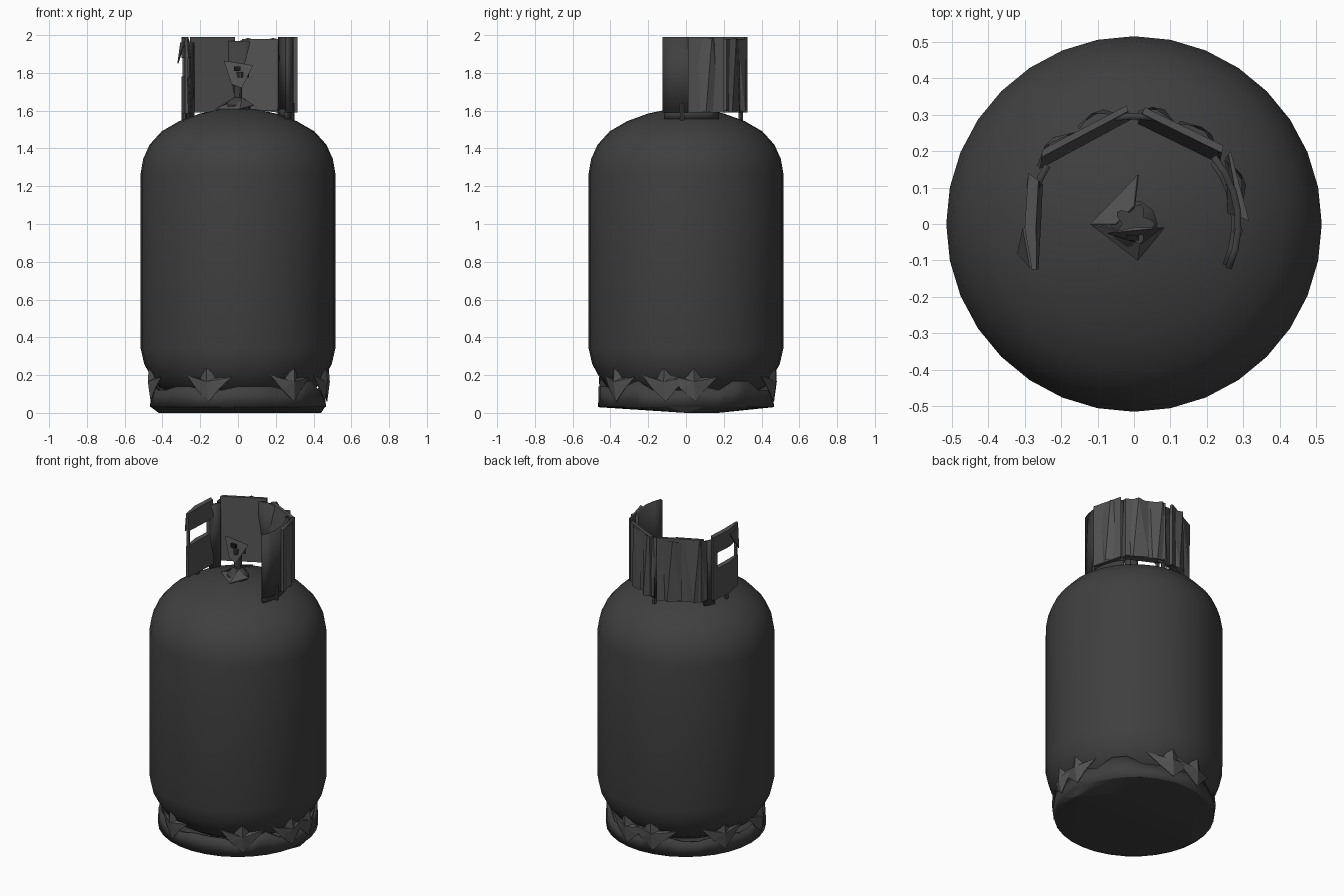
import bpy, bmesh, math, random
from math import sin, cos, radians, pi
from mathutils import Vector

random.seed(4)
cube = bpy.data.objects.get("Cube")
if cube:
    bpy.data.objects.remove(cube, do_unlink=True)


def material(name, value):
    m = bpy.data.materials.new(name)
    m.use_nodes = True
    colour = (value, value, value, 1)
    m.diffuse_color = colour
    bsdf = m.node_tree.nodes["Principled BSDF"]
    bsdf.inputs["Base Color"].default_value = colour
    bsdf.inputs["Roughness"].default_value = 0.7
    return m


DARK = material("dark grey steel", 0.05)
LIGHT = material("worn grey steel", 0.085)
BLACK = material("black opening", 0.01)


def build(name, verts, faces, mat, smooth=False, thickness=0):
    me = bpy.data.meshes.new(name)
    me.from_pydata([tuple(v) for v in verts], [], faces)
    me.materials.append(mat)
    bm = bmesh.new()
    bm.from_mesh(me)
    bmesh.ops.remove_doubles(bm, verts=bm.verts, dist=1e-5)
    bmesh.ops.recalc_face_normals(bm, faces=bm.faces)
    bm.to_mesh(me)
    bm.free()
    ob = bpy.data.objects.new(name, me)
    bpy.context.collection.objects.link(ob)
    if thickness:
        mod = ob.modifiers.new("thickness", 'SOLIDIFY')
        mod.thickness = thickness
    if smooth:
        bpy.ops.object.select_all(action='DESELECT')
        ob.select_set(True)
        bpy.context.view_layer.objects.active = ob
        bpy.ops.object.shade_smooth_by_angle(angle=radians(35))
    return ob


def polar(r, deg, z):
    return Vector((r * cos(radians(deg)), r * sin(radians(deg)), z))


def lathe(name, profile, mat, sides=32, centre=(0, 0)):
    verts = [polar(r, 360 * i / sides, z) + Vector((*centre, 0))
             for r, z in profile for i in range(sides)]
    faces = [(k * sides + i, k * sides + (i + 1) % sides,
              (k + 1) * sides + (i + 1) % sides, (k + 1) * sides + i)
             for k in range(len(profile) - 1) for i in range(sides)]
    faces += [tuple(range(sides)), tuple(range(len(verts) - sides, len(verts)))]
    return build(name, verts, faces, mat, smooth=True)


def slab(name, plan, z0, z1, lean=0.0, mat=LIGHT):
    """Four plan points (two outer, two inner); the inner top moves outward by lean."""
    o0, o1, i1, i0 = [Vector(p) for p in plan]
    top = [o0, o1, i1.lerp(o1, lean), i0.lerp(o0, lean)]
    verts = [(p.x, p.y, z0) for p in (o0, o1, i1, i0)] + [(p.x, p.y, z1) for p in top]
    faces = [(0, 1, 2, 3), (4, 5, 6, 7)]
    faces += [(i, (i + 1) % 4, (i + 1) % 4 + 4, i + 4) for i in range(4)]
    return build(name, verts, faces, mat)


def arc_sheet(name, r, a0, a1, z0, z1, steps, mat=DARK):
    angles = [a0 + (a1 - a0) * i / steps for i in range(steps + 1)]
    verts = [polar(r, a, z) for z in (z0, z1) for a in angles]
    n = steps + 1
    faces = [(i, i + 1, n + i + 1, n + i) for i in range(steps)]
    return build(name, verts, faces, mat, smooth=True, thickness=0.018)


# Tank body
lathe("tank_body", [(0.12, 0.05), (0.32, 0.08), (0.42, 0.14), (0.465, 0.2),
                    (0.497, 0.26), (0.515, 0.34), (0.515, 1.27), (0.502, 1.345),
                    (0.468, 1.42), (0.405, 1.49), (0.31, 1.545), (0.2, 1.585),
                    (0.09, 1.608), (0.02, 1.613)], DARK)

# Foot ring with a torn upper edge
star_angles = (5, 78, 100, 153, 192, 250, 308, 346)
sides = 32
heights = [random.choice((0.12, 0.12, 0.14, 0.17)) for i in range(sides)]
verts = [polar(0.465, 360 * i / sides, 0.03) for i in range(sides)]
verts += [polar(0.463, 360 * i / sides, heights[i]) for i in range(sides)]
build("foot_ring", verts, [(i, (i + 1) % sides, (i + 1) % sides + sides, i + sides)
                           for i in range(sides)], DARK, smooth=True, thickness=0.02)

# Bent star-shaped tears on the foot ring
for n, a in enumerate(star_angles):
    tall = random.uniform(0.22, 0.29)
    wide = random.uniform(15, 20)
    rim = [(0.463, -wide, 0.2), (0.468, -wide * 0.5, 0.125), (0.475, 1, 0.06),
           (0.468, wide * 0.5, 0.13), (0.463, wide, 0.19), (0.462, wide * 0.3, 0.185),
           (0.482, 0, tall), (0.462, -wide * 0.35, 0.18)]
    verts = [polar(r, a + d, z) for r, d, z in rim] + [polar(0.488, a, 0.165)]
    build(f"foot_tear_{n + 1}", verts, [(i, (i + 1) % 8, 8) for i in range(8)],
          LIGHT, thickness=0.004)

# Crumpled bottom plate and its pale edge strip
edge = [polar(0.46, 360 * i / sides, 0.03) for i in range(sides)]
low = [(-0.42, 0.02, 0), (0.44, 0.0, 0), (0.3, 0.16, 0), (-0.3, 0.17, 0)]
bm = bmesh.new()
for p in edge + low:
    bm.verts.new(p)
bmesh.ops.convex_hull(bm, input=bm.verts)
plate = bpy.data.meshes.new("bottom_plate")
bm.to_mesh(plate)
bm.free()
plate.materials.append(DARK)
bpy.context.collection.objects.link(bpy.data.objects.new("bottom_plate", plate))

# Thin supports under and between the collar panels
arc_sheet("collar_skirt", 0.285, -24, 38, 1.555, 1.61, 6)
arc_sheet("collar_left_skin", 0.295, -25, 40, 1.59, 1.99, 6)
arc_sheet("collar_back_skin", 0.305, 78, 100, 1.59, 1.97, 3)
arc_sheet("collar_right_joint", 0.295, 146, 160, 1.54, 1.96, 2)
for name, x, y in (("left", 0.285, -0.02), ("right", -0.285, 0.0), ("back", 0.02, 0.29)):
    lathe(f"collar_leg_{name}", [(0.014, 1.5), (0.014, 1.64)], DARK, 6, (x, y))

# Guard collar panels
slab("collar_back_right_panel", [(-0.25, 0.205), (-0.02, 0.325), (-0.01, 0.285), (-0.26, 0.15)],
     1.59, 1.99, 0.6)
slab("collar_back_left_panel", [(0.03, 0.32), (0.245, 0.215), (0.235, 0.165), (0.01, 0.275)],
     1.6, 1.98, 0.6)
slab("collar_left_panel", [(0.265, 0.2), (0.315, 0.01), (0.255, 0.03), (0.25, 0.18)],
     1.59, 1.99, 0.6)

# Folded creases on the outside of the back panels
for n, (a, w) in enumerate(((22, 13), (52, 14), (78, 10), (108, 12), (136, 13))):
    verts = [polar(0.29, a - w, 1.61), polar(0.325, a - 3, 1.59), polar(0.31, a + w, 1.6),
             polar(0.3, a - w, 1.97), polar(0.325, a + 3, 1.985), polar(0.3, a + w, 1.97)]
    build(f"collar_crease_{n + 1}", verts, [(0, 1, 3), (1, 4, 3), (1, 2, 4), (2, 5, 4)], LIGHT)

# Right collar panel, framed around an open slot
outer = [(-0.29, 0.14), (-0.3, -0.01), (-0.28, -0.125)]
inner = [(-0.25, 0.11), (-0.255, 0.0), (-0.262, -0.125)]
for part, z0, z1 in (("lower", 1.585, 1.78), ("upper", 1.88, 1.99)):
    for k, end in enumerate(("rear", "front")):
        slab(f"collar_right_{part}_{end}", [outer[k], outer[k + 1], inner[k + 1], inner[k]],
             z0, z1, 0.3)
slab("collar_right_rear_post", [(-0.29, 0.14), (-0.295, 0.1), (-0.26, 0.09), (-0.25, 0.11)],
     1.77, 1.89)
slab("collar_right_front_post", [(-0.283, -0.105), (-0.28, -0.12), (-0.265, -0.12), (-0.267, -0.105)],
     1.77, 1.89)
build("collar_right_spur", [(-0.3, -0.01, 1.96), (-0.28, -0.12, 1.96), (-0.315, -0.08, 1.85)],
      [(0, 1, 2)], LIGHT, thickness=0.006)

# Valve base and stem
lathe("valve_base", [(0.065, 1.59), (0.065, 1.63), (0.04, 1.66), (0.022, 1.67),
                     (0.022, 1.76), (0.03, 1.78)], DARK, 10)

# Lobed hand wheel
lobes = 30
outline = [0.045 + 0.012 * cos(5 * 2 * pi * i / lobes) for i in range(lobes)]
verts = [polar(outline[i], 360 * i / lobes, z) for z in (1.775, 1.805) for i in range(lobes)]
faces = [tuple(range(lobes)), tuple(range(lobes, 2 * lobes))]
faces += [(i, (i + 1) % lobes, (i + 1) % lobes + lobes, i + lobes) for i in range(lobes)]
build("valve_wheel", verts, faces, DARK, smooth=True)

# Crumpled valve cover, with the outlet on its front
build("valve_cover", [(-0.075, -0.025, 1.865), (0.08, -0.01, 1.84), (0.02, -0.055, 1.72),
                      (-0.035, -0.04, 1.74), (0.0, -0.01, 1.85)],
      [(0, 1, 2, 3), (0, 1, 4), (1, 2, 4), (2, 3, 4), (3, 0, 4)], LIGHT)
slab("valve_outlet", [(-0.022, -0.045), (0.014, -0.045), (0.014, -0.03), (-0.022, -0.03)],
     1.81, 1.835, 0, BLACK)
build("valve_rear_shard", [(-0.12, 0.0, 1.61), (0.01, 0.135, 1.64), (0.0, 0.05, 1.67),
                           (-0.05, 0.0, 1.655)], [(0, 1, 2), (0, 2, 3)], LIGHT, thickness=0.006)
build("valve_front_shard", [(-0.12, 0.0, 1.61), (0.085, -0.01, 1.63), (0.01, -0.1, 1.61),
                            (0.02, -0.03, 1.67)], [(0, 2, 3), (2, 1, 3)], LIGHT, thickness=0.006)
